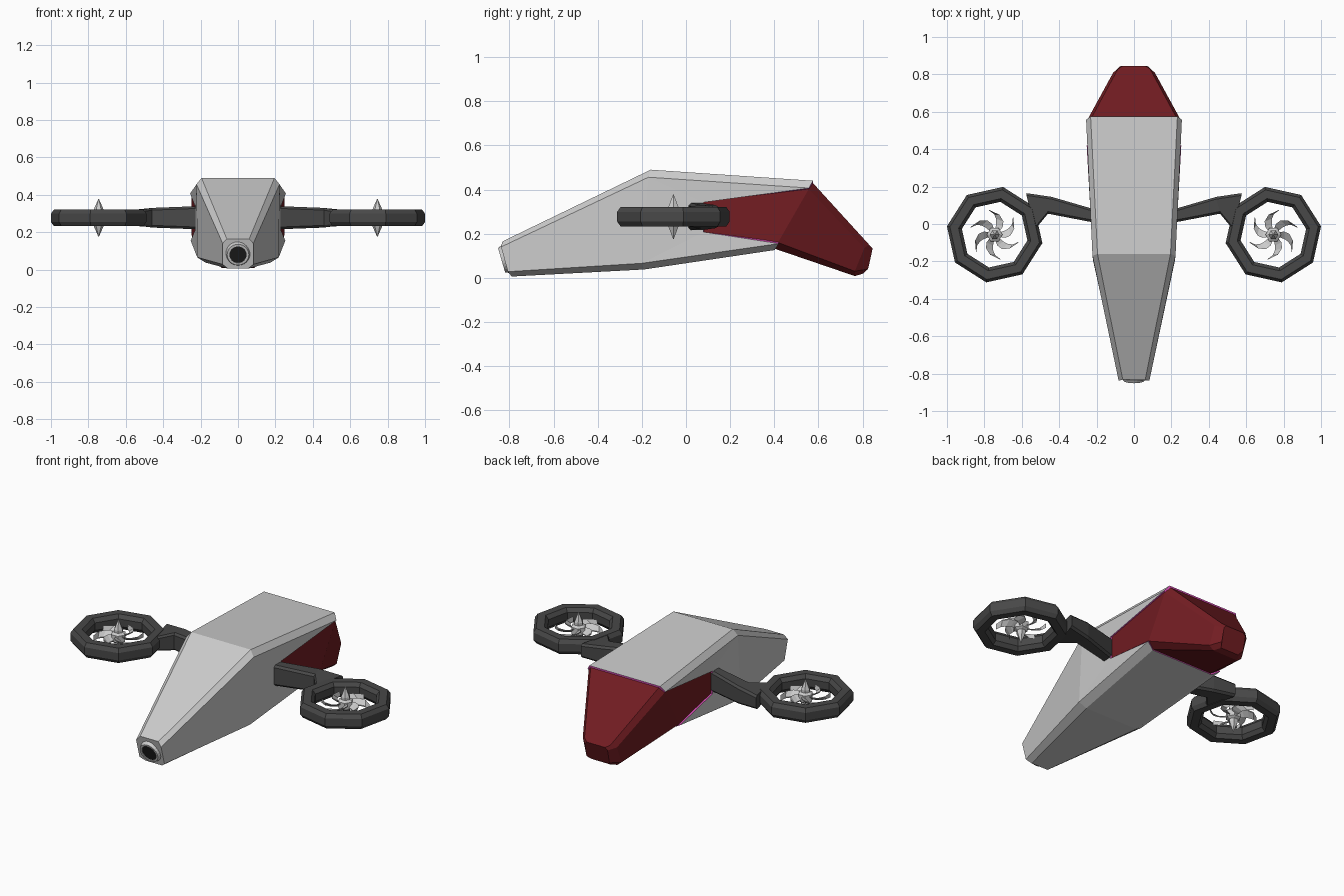
import bpy, bmesh
from math import sin, cos, pi, radians
from mathutils import Vector, Matrix

if "Cube" in bpy.data.objects:
    bpy.data.objects.remove(bpy.data.objects["Cube"])


def material(name, rgb):
    m = bpy.data.materials.new(name)
    m.diffuse_color = (*rgb, 1)
    m.use_nodes = True
    m.node_tree.nodes["Principled BSDF"].inputs["Base Color"].default_value = m.diffuse_color
    return m


DARK = material("dark_grey", (0.065, 0.065, 0.065))
BLACK = material("black", (0.012, 0.012, 0.012))
RED = material("deep_red", (0.17, 0.012, 0.016))
PINK = material("pink_trim", (0.75, 0.08, 0.5))
GREY = material("light_grey", (0.55, 0.55, 0.55))


def make(name, verts, faces, *mats):
    bm = bmesh.new()
    vs = [bm.verts.new(v) for v in verts]
    for f in faces:
        bm.faces.new([vs[i] for i in f])
    bmesh.ops.recalc_face_normals(bm, faces=bm.faces[:])
    me = bpy.data.meshes.new(name)
    bm.to_mesh(me)
    bm.free()
    for m in mats:
        me.materials.append(m)
    ob = bpy.data.objects.new(name, me)
    bpy.context.collection.objects.link(ob)
    return ob


def section(half):
    """Mirror four right-hand points (top to bottom) into an eight-point ring."""
    return half + [(-x, y, z) for x, y, z in reversed(half)]


def bridge(a, b, n, skip=()):
    return [(a + i, a + (i + 1) % n, b + (i + 1) % n, b + i)
            for i in range(n) if i not in skip]


def loft(name, rings, mat):
    n = len(rings[0])
    faces = [f for k in range(len(rings) - 1) for f in bridge(k * n, k * n + n, n)]
    last = (len(rings) - 1) * n
    faces += [tuple(range(n)), tuple(range(last, last + n))]
    return make(name, [v for r in rings for v in r], faces, mat)


def lathe(name, profile, sides, matrix, mat, start=0.0):
    """Closed (radius, height) profile swept round z, then placed."""
    n = len(profile)
    verts = []
    for k in range(sides):
        a = start + 2 * pi * k / sides
        verts += [matrix @ Vector((r * cos(a), r * sin(a), h)) for r, h in profile]
    faces = [f for k in range(sides) for f in bridge(k * n, (k + 1) % sides * n, n)]
    return make(name, verts, faces, mat)


# Grey shell: nose, crest and rear sections, with a notch in each side
nose = section([(.06, -.832, .165), (.082, -.838, .14), (.082, -.807, .028), (.055, -.79, .006)])
crest = section([(.195, -.16, .49), (.222, -.17, .456), (.218, -.20, .066), (.175, -.19, .038)])
rear = section([(.232, .575, .44), (.256, .557, .407), (.253, .42, .155), (.205, .402, .126)])
notch = [(.231, .08, .342), (.231, .08, .208), (-.231, .08, .208), (-.231, .08, .342)]
faces = bridge(0, 8, 8) + bridge(8, 16, 8, skip=(1, 5)) + [tuple(range(8))]
for up, low, nu, nl in ((1, 2, 24, 25), (6, 5, 27, 26)):
    faces += [(8 + up, 16 + up, nu), (8 + low, nl, 16 + low), (8 + up, nu, nl, 8 + low)]
shell = make("body_shell", nose + crest + rear + notch, faces, GREY, PINK)
solid = shell.modifiers.new("thickness", 'SOLIDIFY')
solid.thickness = 0.012
solid.offset = -1
solid.material_offset_rim = 1

# Red inner body and tail
loft("tail_body", [
    section([(.19, 0, .455), (.216, 0, .43), (.216, 0, .11), (.17, 0, .09)]),
    section([(.225, .572, .433), (.25, .556, .402), (.247, .417, .16), (.2, .402, .132)]),
    section([(.085, .83, .15), (.112, .808, .135), (.112, .765, .03), (.085, .765, .008)]),
    section([(.06, .845, .135), (.075, .843, .12), (.075, .825, .04), (.06, .80, .018)]),
], RED)

# Nose camera, facing along the tilted nose
aim = Matrix.Translation((0, -.824, .083)) @ Matrix.Rotation(radians(106), 4, 'X')
lathe("camera_bezel", [(.046, -.01), (.046, .012), (.058, .012), (.066, -.01)], 24, aim, GREY)
lens = [[aim @ Vector((.048 * cos(k * pi / 12), .048 * sin(k * pi / 12), h)) for k in range(24)]
        for h in (-.01, .007)]
loft("camera_lens", lens, BLACK)


def arm_ring(x, y0, x2, y1, z0, z1):
    c = .012
    return [(x2, y0, z0 + c), (x2, y0, z1 - c), (x2, y0 + c, z1), (x, y1 - c, z1),
            (x, y1, z1 - c), (x, y1, z0 + c), (x, y1 - c, z0), (x2, y0 + c, z0)]


def circle(r, z, n=6):
    return [Vector((r * cos(2 * pi * k / n), r * sin(2 * pi * k / n), z)) for k in range(n)]


for side, s in (("right", 1), ("left", -1)):
    flip = Matrix.Diagonal((s, 1, 1, 1))
    place = flip @ Matrix.Translation((.745, -.057, .277))

    # Arm widening into the rotor guard
    arm = [arm_ring(.20, .005, .20, .075, .215, .34),
           arm_ring(.44, .055, .46, .145, .225, .33),
           arm_ring(.575, -.03, .53, .165, .236, .318)]
    loft(side + "_arm", [[flip @ Vector(p) for p in r] for r in arm], DARK)

    # Eight-sided rotor guard
    lathe(side + "_rotor_guard",
          [(.259, -.022), (.259, .022), (.243, .044), (.196, .044),
           (.178, .022), (.178, -.022), (.196, -.044), (.243, -.044)],
          8, place, DARK, radians(10))

    # Pointed hub
    hub = [circle(r, z) for r, z in ((.002, -.1), (.026, -.045), (.026, -.03), (.042, -.02),
                                     (.042, .02), (.026, .03), (.026, .045), (.002, .1))]
    loft(side + "_hub", [[place @ p for p in r] for r in hub], GREY)

    # Six curved blades
    for b in range(6):
        rings = []
        for t in (0, .25, .5, .75, 1):
            r = .03 + .105 * t
            a = 2 * pi * b / 6 - .75 * t * t
            w = .013 + .013 * sin(pi * t) - .011 * t
            out, across = Vector((cos(a), sin(a), 0)), Vector((-sin(a), cos(a), 0))
            rings.append([place @ (out * r + across * w * u + Vector((0, 0, .012 * u + h)))
                          for u, h in ((-1, -.003), (1, -.003), (1, .003), (-1, .003))])
        loft(f"{side}_blade_{b + 1}", rings, GREY)
